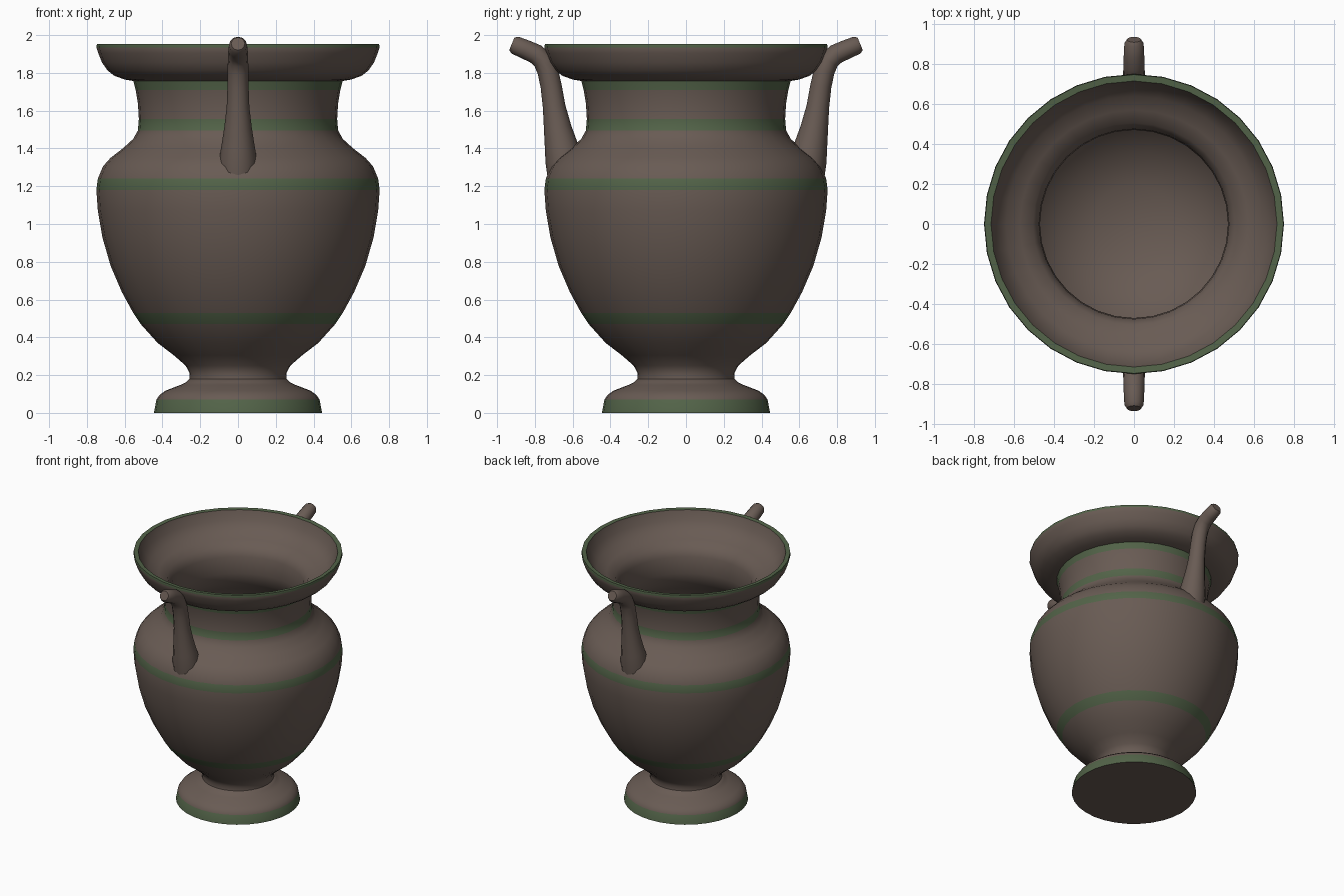
import bpy, bmesh, math

if "Cube" in bpy.data.objects:
    bpy.data.objects.remove(bpy.data.objects["Cube"])

SIDES = 32


def material(name, rgb):
    m = bpy.data.materials.new(name)
    m.diffuse_color = (*rgb, 1)
    m.use_nodes = True
    m.node_tree.nodes["Principled BSDF"].inputs["Base Color"].default_value = m.diffuse_color
    return m


clay = material("brown_clay", (0.14, 0.105, 0.088))
green = material("green_band", (0.085, 0.125, 0.065))


def smooth(ob, angle):
    bpy.ops.object.select_all(action='DESELECT')
    ob.select_set(True)
    bpy.context.view_layer.objects.active = ob
    bpy.ops.object.shade_smooth_by_angle(angle=math.radians(angle))


def lathe(name, profile):
    """Revolve (radius, z) points; a third value marks the next segment green."""
    bm = bmesh.new()
    rings = []
    for r, z, *_ in profile:
        if r == 0:
            rings.append([bm.verts.new((0, 0, z))] * SIDES)
        else:
            rings.append([bm.verts.new((r * math.cos(a), r * math.sin(a), z))
                          for a in (2 * math.pi * i / SIDES for i in range(SIDES))])
    for p, lo, hi in zip(profile, rings, rings[1:]):
        for i in range(SIDES):
            j = (i + 1) % SIDES
            corners = list(dict.fromkeys((lo[i], lo[j], hi[j], hi[i])))
            bm.faces.new(corners).material_index = int(len(p) > 2)
    bmesh.ops.recalc_face_normals(bm, faces=bm.faces)
    me = bpy.data.meshes.new(name)
    bm.to_mesh(me)
    bm.free()
    me.materials.append(clay)
    me.materials.append(green)
    ob = bpy.data.objects.new(name, me)
    bpy.context.collection.objects.link(ob)
    smooth(ob, 48)
    return ob


# Foot
lathe("foot", [(0, 0), (0.445, 0, 1), (0.432, 0.07), (0.415, 0.095), (0.385, 0.117),
               (0.305, 0.148), (0.275, 0.163), (0.258, 0.18), (0, 0.18)])

# Body, neck and flared lip, then the hollow inside
lathe("vase_body", [
    (0, 0.178), (0.258, 0.178), (0.256, 0.21), (0.277, 0.25), (0.34, 0.305), (0.425, 0.37),
    (0.515, 0.47, 1), (0.555, 0.53), (0.615, 0.64), (0.675, 0.78), (0.718, 0.93),
    (0.742, 1.07), (0.75, 1.18, 1), (0.742, 1.24), (0.715, 1.305), (0.675, 1.35),
    (0.61, 1.4), (0.555, 1.45), (0.53, 1.495, 1), (0.525, 1.555), (0.53, 1.64),
    (0.542, 1.71, 1), (0.554, 1.757), (0.6, 1.765), (0.655, 1.785), (0.69, 1.812),
    (0.72, 1.855), (0.74, 1.905), (0.75, 1.935, 1), (0.747, 1.953, 1), (0.715, 1.95),
    (0.69, 1.88), (0.64, 1.82), (0.57, 1.785), (0.505, 1.755), (0.475, 1.69),
    (0.47, 1.56), (0.49, 1.47), (0.56, 1.4), (0.65, 1.3), (0.69, 1.15), (0.665, 0.93),
    (0.6, 0.7), (0.5, 0.52), (0.36, 0.39), (0.2, 0.32), (0, 0.3)])


# Handles: tapering tubes rising from the shoulder and turning out past the lip
def handle(name, side):
    path = [(0.635, 1.27, 0.1), (0.645, 1.34, 0.1), (0.662, 1.42, 0.087), (0.68, 1.51, 0.073),
            (0.698, 1.62, 0.06), (0.714, 1.73, 0.056), (0.732, 1.81, 0.055),
            (0.757, 1.865, 0.054), (0.795, 1.9, 0.053), (0.85, 1.924, 0.051),
            (0.905, 1.947, 0.048), (0.922, 1.954, 0.036)]
    cu = bpy.data.curves.new(name, 'CURVE')
    cu.dimensions = '3D'
    cu.bevel_depth = 1
    cu.bevel_resolution = 4
    cu.use_fill_caps = True
    sp = cu.splines.new('POLY')
    sp.points.add(len(path) - 1)
    for pt, (y, z, r) in zip(sp.points, path):
        pt.co = (0, side * y, z, 1)
        pt.radius = r
    cu.materials.append(clay)
    ob = bpy.data.objects.new(name, cu)
    bpy.context.collection.objects.link(ob)
    bpy.ops.object.select_all(action='DESELECT')
    ob.select_set(True)
    bpy.context.view_layer.objects.active = ob
    bpy.ops.object.convert(target='MESH')
    smooth(bpy.context.object, 50)


handle("front_handle", -1)
handle("back_handle", 1)
